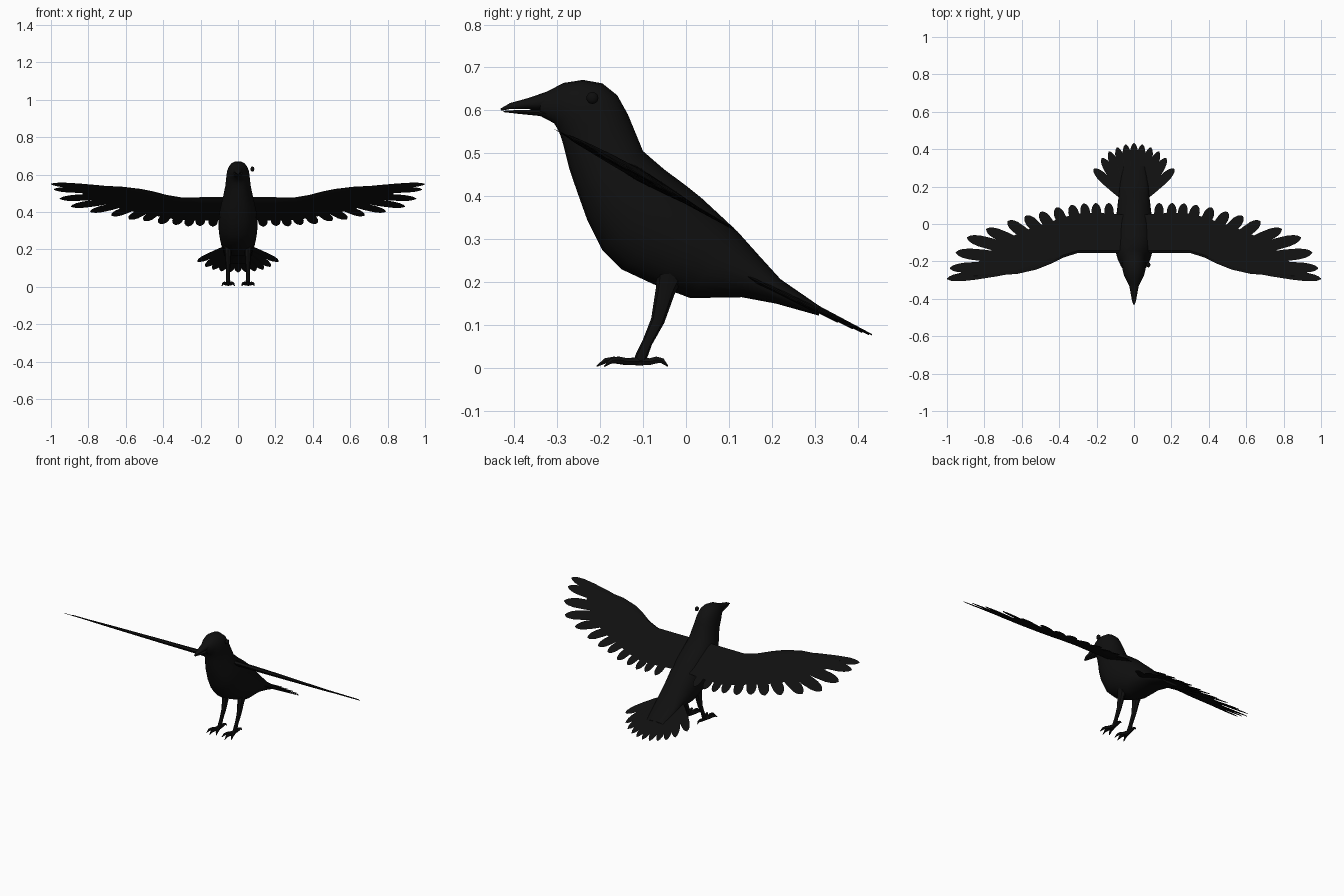
import bpy, bmesh, math
from mathutils import Vector

if "Cube" in bpy.data.objects:
    bpy.data.objects.remove(bpy.data.objects["Cube"])


def make_material(name, value):
    m = bpy.data.materials.new(name)
    m.diffuse_color = (value, value, value, 1)
    m.use_nodes = True
    m.node_tree.nodes["Principled BSDF"].inputs["Base Color"].default_value = m.diffuse_color
    return m


BLACK = make_material("feather black", 0.005)
EYE = make_material("eye black", 0.004)


def finish(name, bm, mat=BLACK, angle=40):
    bmesh.ops.recalc_face_normals(bm, faces=bm.faces)
    me = bpy.data.meshes.new(name)
    bm.to_mesh(me)
    bm.free()
    me.materials.append(mat)
    ob = bpy.data.objects.new(name, me)
    bpy.context.collection.objects.link(ob)
    bpy.ops.object.select_all(action='DESELECT')
    ob.select_set(True)
    bpy.context.view_layer.objects.active = ob
    bpy.ops.object.shade_smooth_by_angle(angle=math.radians(angle))
    return ob


def skin(bm, rings):
    """Bridge closed rings of points and cap both ends."""
    vs = [[bm.verts.new(p) for p in r] for r in rings]
    n = len(vs[0])
    for a, b in zip(vs, vs[1:]):
        for i in range(n):
            j = (i + 1) % n
            bm.faces.new((a[i], a[j], b[j], b[i]))
    bm.faces.new(vs[0][::-1])
    bm.faces.new(vs[-1])


def body_loft(name, stations, n=20):
    """Stations: top y, top z, bottom y, bottom z, half width."""
    rings = []
    for ty, tz, by, bz, w in stations:
        top, bot = Vector((0, ty, tz)), Vector((0, by, bz))
        mid, half = (top + bot) / 2, (top - bot) / 2
        ring = []
        for i in range(n):
            a = 2 * math.pi * i / n
            c, s = math.cos(a), math.sin(a)
            side = math.copysign(abs(s) ** 0.85, s)
            ring.append(mid + half * c + Vector((w * side, 0, 0)))
        rings.append(ring)
    bm = bmesh.new()
    skin(bm, rings)
    return finish(name, bm)


def tube(bm, pts, n=8):
    """Points: x, y, z, half width in x, half width across."""
    rings = []
    for k, p in enumerate(pts):
        c = Vector(p[:3])
        d = Vector(pts[min(k + 1, len(pts) - 1)][:3]) - Vector(pts[max(k - 1, 0)][:3])
        d.normalize()
        u = Vector((1, 0, 0)) - d * d.x
        u.normalize()
        v = d.cross(u)
        rings.append([c + u * p[3] * math.cos(2 * math.pi * i / n)
                      + v * p[4] * math.sin(2 * math.pi * i / n) for i in range(n)])
    skin(bm, rings)


def feather(bm, base, tip, width, plane, lift=0.0, thick=0.005):
    """Flat pointed-oval vane lying on the sloped plane z = plane(y)."""
    b, t = Vector(base), Vector(tip)
    d = t - b
    side = Vector((-d.y, d.x)).normalized()
    rings = []
    for f, w in ((0, .55), (.3, .85), (.6, 1), (.8, .95), (.9, .75), (.96, .48), (1, .08)):
        c = b + d * f
        l, r = c + side * width * w, c - side * width * w
        h = thick * (1 - 0.7 * f)
        z = plane(c.y) + lift
        rings.append([(l.x, l.y, plane(l.y) + lift), (c.x, c.y, z + h),
                      (r.x, r.y, plane(r.y) + lift), (c.x, c.y, z - h)])
    skin(bm, rings)


# Body, head and beak
body_loft("body", [
    (-.337, .637, -.341, .588, .022), (-.285, .664, -.307, .570, .043),
    (-.24, .671, -.297, .553, .055), (-.195, .663, -.290, .535, .061),
    (-.16, .635, -.283, .51, .064), (-.135, .59, -.272, .465, .069),
    (-.10, .505, -.255, .415, .085), (-.05, .462, -.23, .345, .098),
    (0, .425, -.195, .275, .104), (.035, .397, -.15, .23, .104),
    (.075, .36, -.075, .195, .1), (.12, .318, .01, .163, .092),
    (.17, .262, .13, .165, .082), (.22, .207, .21, .15, .076),
    (.31, .145, .31, .122, .06)])
body_loft("upper_beak", [
    (-.432, .604, -.430, .599, .003), (-.41, .617, -.41, .603, .011),
    (-.37, .628, -.37, .603, .018), (-.32, .645, -.32, .601, .027)], 12)
body_loft("lower_beak", [
    (-.425, .599, -.425, .596, .003), (-.39, .601, -.39, .592, .012),
    (-.34, .602, -.34, .587, .021), (-.31, .602, -.31, .576, .026)], 12)

# Eye, set out from one side of the head
bm = bmesh.new()
bmesh.ops.create_uvsphere(bm, u_segments=14, v_segments=8, radius=0.014)
for v in bm.verts:
    v.co = Vector((v.co.x * .75 + .077, v.co.y - .218, v.co.z + .629))
finish("eye", bm, EYE)


def wing_plane(y):
    return 0.385 - 0.56 * y


def tail_plane(y):
    return 0.079 + 0.52 * (0.43 - y)


# Wing stations: x, leading y, trailing y, half thickness
WING = [(.04, -.155, .05, .022), (.2, -.155, .06, .020), (.3, -.155, .055, .018),
        (.38, -.18, .035, .017), (.45, -.215, .01, .016), (.52, -.243, -.01, .014),
        (.62, -.266, -.05, .012), (.72, -.274, -.105, .010), (.82, -.278, -.19, .007),
        (.88, -.281, -.25, .004)]
# Flight feathers: base x, base y, tip x, tip y, half width
FLIGHT = [(.62, -.245, 1.0, -.293, .024), (.60, -.22, .985, -.237, .028),
          (.58, -.19, .953, -.153, .031), (.56, -.16, .893, -.073, .031),
          (.53, -.14, .79, -.028, .030), (.49, -.12, .675, .015, .030),
          (.44, -.10, .582, .042, .030), (.40, -.08, .50, .064, .029),
          (.35, -.07, .415, .088, .029), (.29, -.06, .335, .102, .028),
          (.24, -.06, .268, .110, .026), (.19, -.06, .205, .112, .026),
          (.13, -.06, .135, .112, .026)]

for s, label in ((1, "right"), (-1, "left")):
    # Wing arm and coverts
    bm = bmesh.new()
    rings = []
    for x, lead, trail, h in WING:
        ring = []
        for f, k in ((0, 0), (.06, .7), (.2, 1), (.55, .7), (1, .12),
                     (.55, -.35), (.2, -.6), (.06, -.5)):
            y = lead + (trail - lead) * f
            ring.append((s * x, y, wing_plane(y) + h * k))
        rings.append(ring)
    skin(bm, rings)
    finish(label + "_wing", bm)

    # Flight feathers, each overlapping the next
    bm = bmesh.new()
    for i, (bx, by, tx, ty, w) in enumerate(FLIGHT):
        feather(bm, (s * bx, by), (s * tx, ty), w, wing_plane, 0.003 * (i % 2))
    finish(label + "_flight_feathers", bm)

    # Leg and toes
    bm = bmesh.new()
    x = s * .053
    tube(bm, [(x, -.035, .225, .026, .034), (x, -.048, .18, .018, .023),
              (x, -.066, .11, .012, .016), (x, -.09, .06, .010, .012),
              (x, -.105, .025, .012, .014), (x, -.11, .008, .009, .010)])
    finish(label + "_leg", bm)
    bm = bmesh.new()
    for dx, ty in ((0, -.208), (-.033, -.19), (.035, -.19), (.004, -.042)):
        rings = []
        for f, z, r in ((0, .016, .011), (.35, .015, .009), (.6, .019, .009),
                        (.8, .017, .007), (1, .004, .0015)):
            rings.append((x + dx * f, -.108 + (ty + .108) * f, z, r, r))
        tube(bm, rings, 6)
    finish(label + "_toes", bm)

# Tail fan
bm = bmesh.new()
TAIL = [(0, .433), (.045, .426), (.09, .41), (.133, .388), (.172, .353), (.215, .295)]
for i, (x, y) in enumerate(TAIL):
    for s in ((1, -1) if i else (1,)):
        feather(bm, (s * x * .2, .13), (s * x, y), .025, tail_plane, -.003 * i, .006)
finish("tail_feathers", bm)
